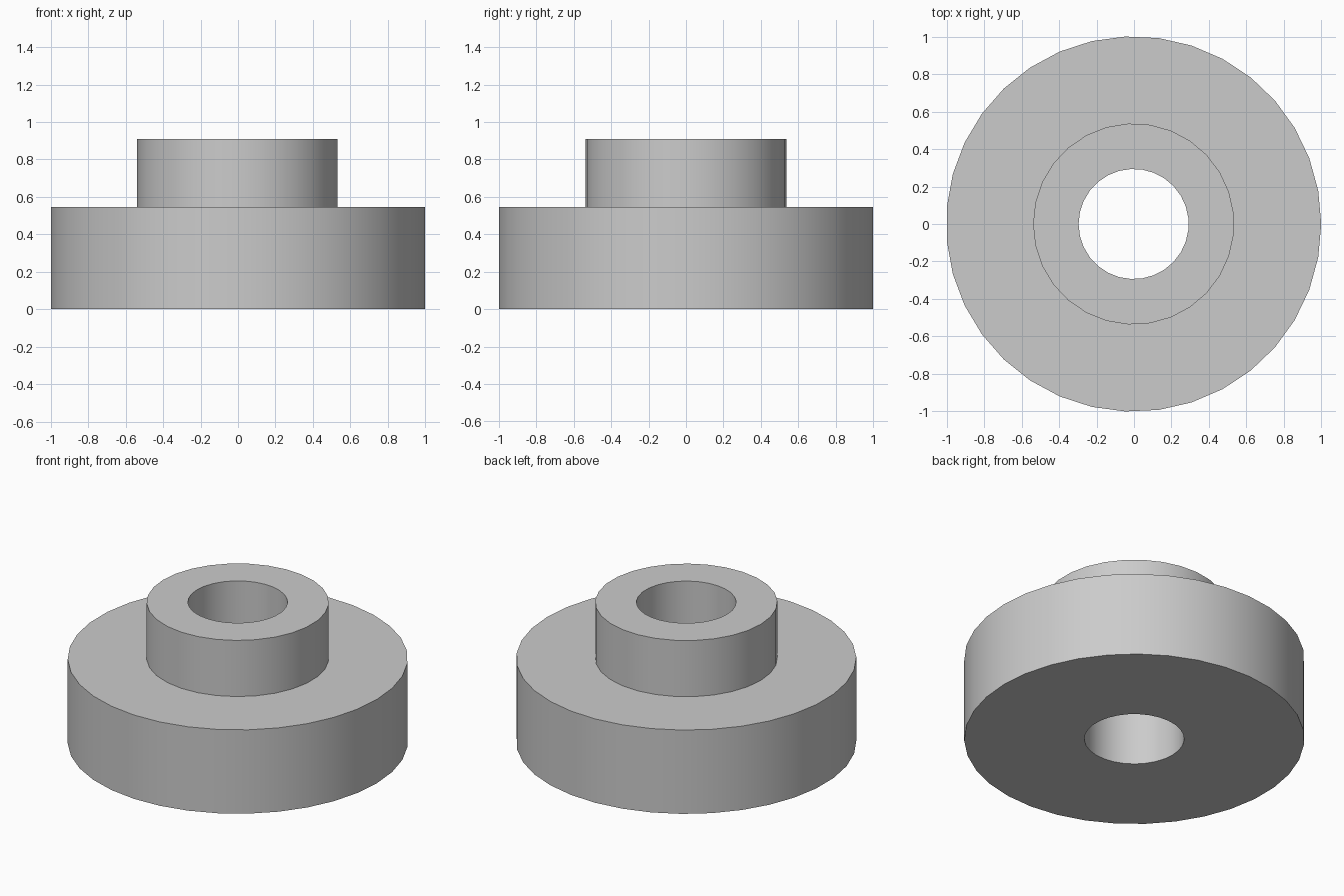
import bpy
from math import radians

default = bpy.data.objects.get("Cube")
if default:
    bpy.data.objects.remove(default, do_unlink=True)

SHIFT = -0.002  # centres the odd-sided rim on x


def cylinder(name, sides, radius, bottom, top, turn):
    """Upright cylinder whose first corner points along turn (from +y)."""
    bpy.ops.mesh.primitive_cylinder_add(
        vertices=sides, radius=radius, depth=top - bottom,
        location=(SHIFT, 0, (bottom + top) / 2), rotation=(0, 0, radians(turn)))
    obj = bpy.context.object
    obj.name = name
    return obj


def combine(target, other, operation):
    """Apply a boolean with another solid, then remove that solid."""
    mod = target.modifiers.new(operation.title(), 'BOOLEAN')
    mod.operation = operation
    mod.solver = 'EXACT'
    mod.object = other
    bpy.context.view_layer.objects.active = target
    bpy.ops.object.modifier_apply(modifier=mod.name)
    bpy.data.objects.remove(other, do_unlink=True)


# Wide flange with a narrower hub, bored right through
body = cylinder("flanged_bushing", 35, 1.002, 0, 0.545, -90)
hub = cylinder("hub", 29, 0.537, 0.2, 0.91, 90)
combine(body, hub, 'UNION')
bore = cylinder("bore_cutter", 29, 0.294, -0.2, 1.2, 90)
bore.hide_render = True
combine(body, bore, 'DIFFERENCE')

# Plain grey finish
grey = bpy.data.materials.new("plain_grey")
grey.use_nodes = True
colour = (0.6, 0.6, 0.6, 1)
grey.diffuse_color = colour
grey.node_tree.nodes["Principled BSDF"].inputs["Base Color"].default_value = colour
body.data.materials.clear()
body.data.materials.append(grey)

# Round walls smooth, rims sharp
bpy.ops.object.select_all(action='DESELECT')
body.select_set(True)
bpy.context.view_layer.objects.active = body
bpy.ops.object.shade_smooth_by_angle(angle=radians(30))
